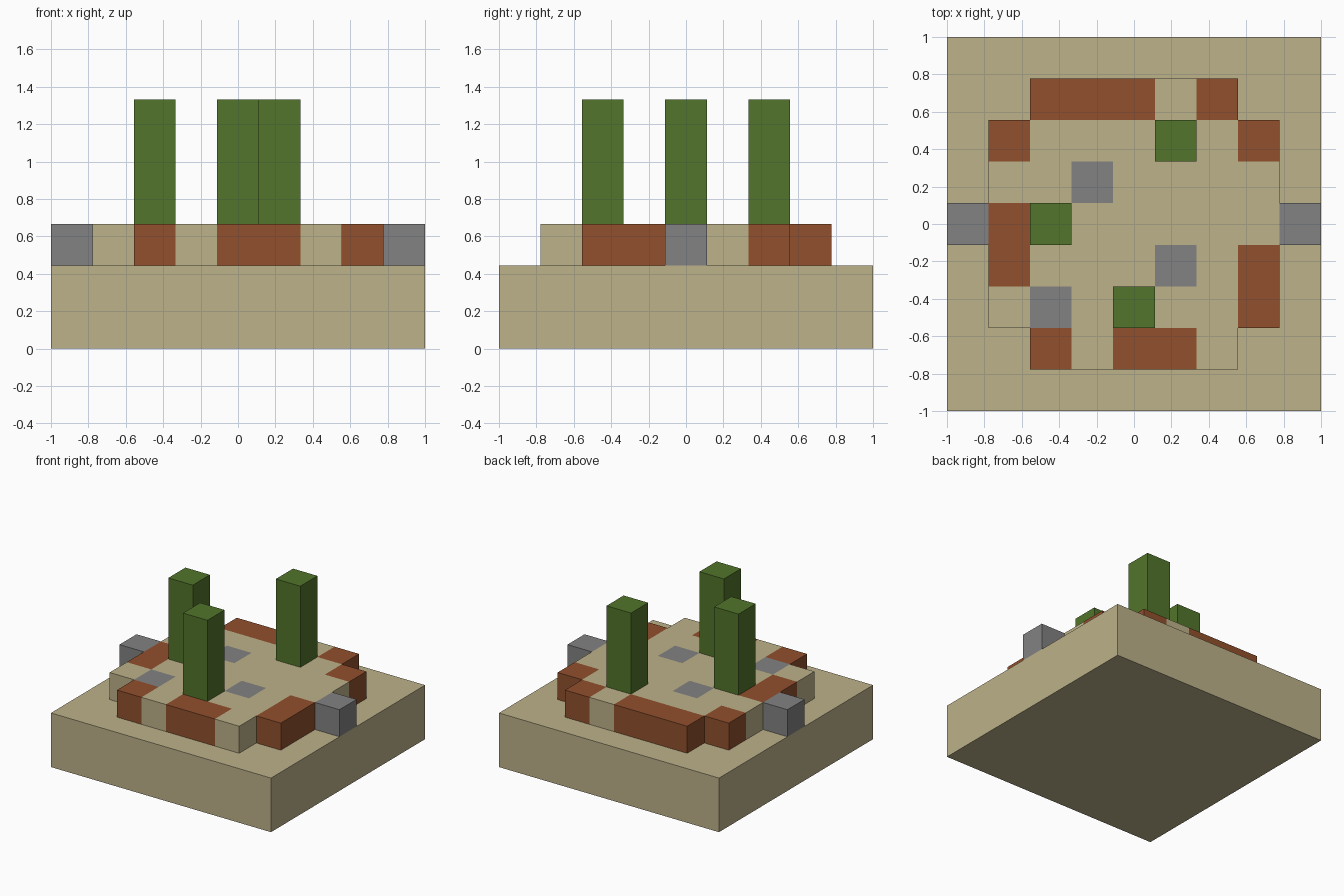
import bpy
import bmesh
from mathutils import Matrix, Vector

old = bpy.data.objects.get("Cube")
if old:
    bpy.data.objects.remove(old, do_unlink=True)

CELL = 2 / 9


def make_material(name, rgb):
    mat = bpy.data.materials.new(name)
    mat.use_nodes = True
    mat.diffuse_color = (*rgb, 1)
    bsdf = mat.node_tree.nodes["Principled BSDF"]
    bsdf.inputs["Base Color"].default_value = (*rgb, 1)
    bsdf.inputs["Roughness"].default_value = 0.9
    return mat


sand = make_material("sand", (0.51, 0.445, 0.255))
clay = make_material("red clay", (0.283, 0.08, 0.026))
stone = make_material("grey stone", (0.223, 0.223, 0.223))
cactus = make_material("cactus green", (0.084, 0.178, 0.024))


def add_object(name, bm, materials):
    mesh = bpy.data.meshes.new(name)
    bm.to_mesh(mesh)
    bm.free()
    for mat in materials:
        mesh.materials.append(mat)
    obj = bpy.data.objects.new(name, mesh)
    bpy.context.collection.objects.link(obj)
    return obj


def add_block(name, col, row, width, bottom, top, mat):
    """Square block centred on a grid cell; all sizes in cells."""
    bm = bmesh.new()
    size = Matrix.Diagonal((width * CELL, width * CELL, (top - bottom) * CELL, 1))
    place = Matrix.Translation(Vector((col, row, (bottom + top) / 2)) * CELL)
    bmesh.ops.create_cube(bm, size=1, matrix=place @ size)
    return add_object(name, bm, [mat])


# Thick sand base
add_block("sand_base", 0, 0, 9, 0, 2, sand)

# Terrace plan, back row first: s sand, c clay, g stone
PLAN = [
    ".........",
    "..cccsc..",
    ".csssssc.",
    ".ssgssss.",
    "gcssssssg",
    ".csssgsc.",
    ".sgssssc.",
    "..csccs..",
    ".........",
]

# Terrace top, one face per cell of the plan
bm = bmesh.new()
bmesh.ops.create_grid(bm, x_segments=9, y_segments=9, size=1,
                      matrix=Matrix.Translation((0, 0, 3 * CELL)))
empty = []
for face in bm.faces:
    c = face.calc_center_median() / CELL
    key = PLAN[4 - round(c.y)][4 + round(c.x)]
    if key == ".":
        empty.append(face)
    else:
        face.material_index = "scg".index(key)
bmesh.ops.delete(bm, geom=empty, context="FACES")

# Terrace walls, each taking the colour of the cell above
rim = [e for e in bm.edges if e.is_boundary]
walls = bmesh.ops.extrude_edge_only(bm, edges=rim)["geom"]
for v in walls:
    if isinstance(v, bmesh.types.BMVert):
        v.co.z -= CELL
bm.normal_update()
for edge in rim:
    top, wall = sorted(edge.link_faces, key=lambda f: -abs(f.normal.z))
    wall.material_index = top.material_index
    outward = wall.calc_center_median() - top.calc_center_median()
    if wall.normal.dot(outward) < 0:
        wall.normal_flip()
add_object("terrace", bm, [sand, clay, stone])

# Cactus pillars
for name, col, row in (("left_cactus", 1, 2), ("right_cactus", -2, 0),
                       ("front_cactus", 0, -2)):
    add_block(name, col, row, 1, 3, 6, cactus)
